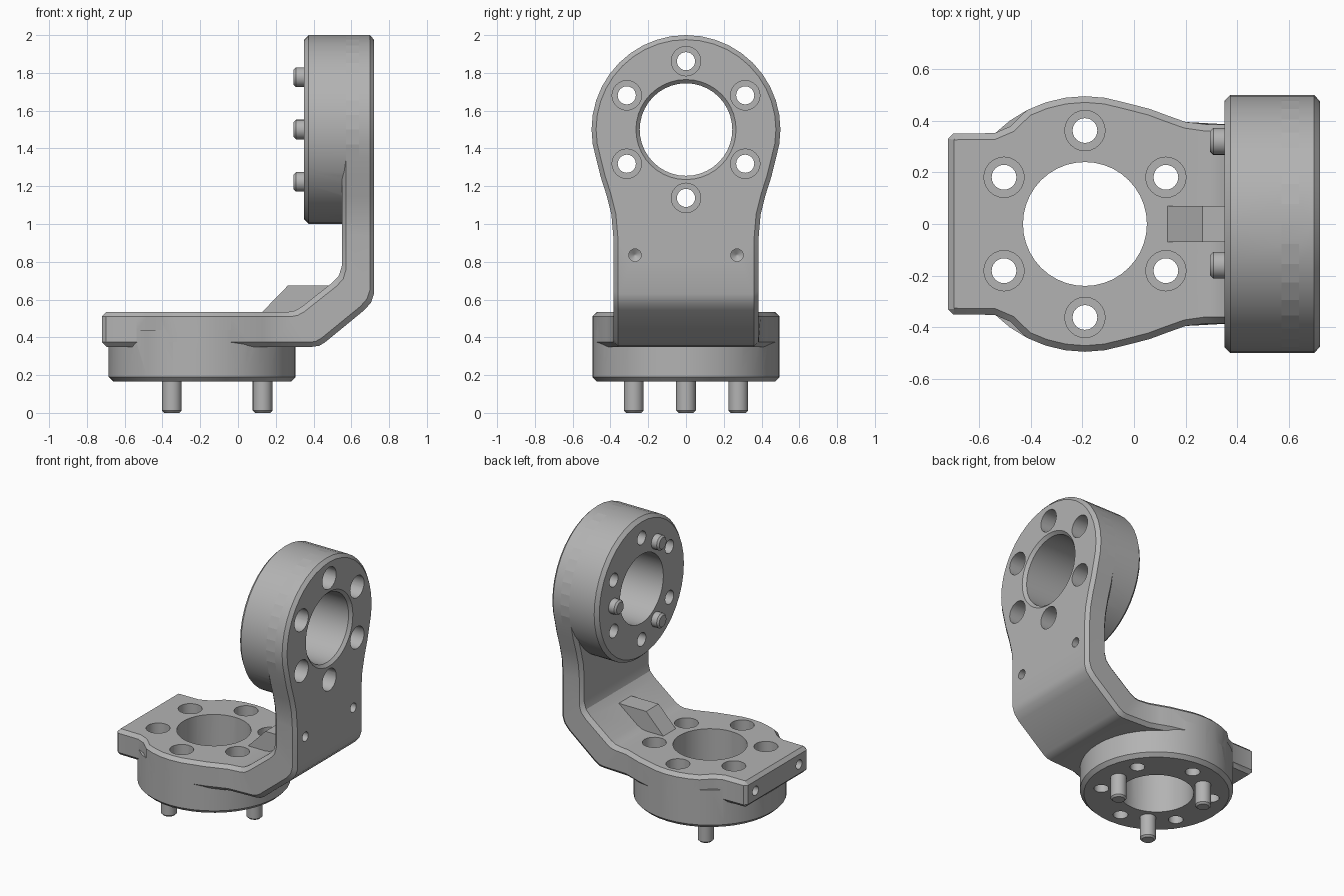
import bpy, bmesh, math
from mathutils import Matrix, Vector

cube = bpy.data.objects.get("Cube")
if cube:
    bpy.data.objects.remove(cube, do_unlink=True)

grey = bpy.data.materials.new("machined_grey")
grey.use_nodes = True
grey.diffuse_color = (0.45, 0.45, 0.45, 1)
grey.node_tree.nodes["Principled BSDF"].inputs["Base Color"].default_value = (0.45, 0.45, 0.45, 1)

# Frames of the two flanges: the base axis is z, the upright axis is x
BASE = Matrix.Translation((-0.19, 0, 0))
UPRIGHT = Matrix(((0, 0, 1, 0), (1, 0, 0, 0), (0, 1, 0, 1.5), (0, 0, 0, 1)))
CHAMFER = 0.024


def finish(bm, name):
    bmesh.ops.remove_doubles(bm, verts=bm.verts, dist=1e-5)
    bmesh.ops.recalc_face_normals(bm, faces=bm.faces)
    mesh = bpy.data.meshes.new(name)
    bm.to_mesh(mesh)
    bm.free()
    mesh.materials.append(grey)
    ob = bpy.data.objects.new(name, mesh)
    bpy.context.collection.objects.link(ob)
    return ob


def loft(rings, name, caps=True):
    """Closed solid through rings of equal point count."""
    bm = bmesh.new()
    rows = [[bm.verts.new(p) for p in ring] for ring in rings]
    n = len(rows[0])
    for a, b in zip(rows, rows[1:]):
        for i in range(n):
            bm.faces.new((a[i], a[(i + 1) % n], b[(i + 1) % n], b[i]))
    for row in (rows[0], rows[-1]):
        if caps:
            bm.faces.new(row)
        else:
            # strips across a symmetric outline, so the sheet can bend
            for i in range(n // 2):
                quad = [row[i], row[i + 1], row[n - i - 1], row[(n - i) % n]]
                bm.faces.new(list(dict.fromkeys(quad)))
    return finish(bm, name)


def lathe(name, profile, frame, x=0, y=0, sides=24):
    """Turned solid from (radius, height) pairs."""
    turn = [math.tau * i / sides for i in range(sides)]
    rings = [[frame @ Vector((x + r * math.cos(a), y + r * math.sin(a), h)) for a in turn]
             for r, h in profile]
    return loft(rings, name)


def combine(target, tool, operation):
    mod = target.modifiers.new("join", "BOOLEAN")
    mod.operation, mod.solver, mod.object = operation, "EXACT", tool
    bpy.ops.object.select_all(action="DESELECT")
    bpy.context.view_layer.objects.active = target
    target.select_set(True)
    bpy.ops.object.modifier_apply(modifier=mod.name)
    bpy.data.objects.remove(tool, do_unlink=True)


def smooth(ob):
    bpy.ops.object.select_all(action="DESELECT")
    bpy.context.view_layer.objects.active = ob
    ob.select_set(True)
    bpy.ops.object.shade_smooth_by_angle(angle=math.radians(25))


def ring_spots(radius, count, start):
    for k in range(count):
        a = math.radians(start + 360 * k / count)
        yield radius * math.cos(a), radius * math.sin(a)


# Bend of the plate: distance along it, inner (x, z), outer (x, z)
BEND = [
    (-0.72, (-0.72, 0.535), (-0.72, 0.35)),
    (0.20, (0.20, 0.535), (0.20, 0.35)),
    (0.27, (0.27, 0.535), (0.40, 0.35)),
    (0.30, (0.30, 0.541), (0.43, 0.355)),
    (0.33, (0.335, 0.56), (0.46, 0.373)),
    (0.60, (0.50, 0.69), (0.67, 0.545)),
    (0.64, (0.535, 0.728), (0.705, 0.585)),
    (0.68, (0.55, 0.78), (0.72, 0.63)),
    (0.95, (0.55, 1.0), (0.72, 1.0)),
    (1.95, (0.55, 2.0), (0.72, 2.0)),
]


def bend(s, w, depth):
    for (s0, in0, out0), (s1, in1, out1) in zip(BEND, BEND[1:]):
        if s <= s1 + 1e-6:
            break
    t = (s - s0) / (s1 - s0)
    inner = Vector(in0).lerp(Vector(in1), t)
    outer = Vector(out0).lerp(Vector(out1), t)
    p = inner.lerp(outer, depth)
    return Vector((p.x, w, p.y))


def arc(centre, radius, first, last):
    return [(centre + radius * math.cos(math.radians(a)), radius * math.sin(math.radians(a)))
            for a in range(first, last - 1, -9)]


# Half outline of the unrolled plate: end tab, base bulge, bend, round head
half = [(-0.72, 0), (-0.72, 0.33), (-0.70, 0.35), (-0.54, 0.352), (-0.48, 0.378)]
half += arc(-0.19, 0.495, 117, 72)
half += [(0.06, 0.446), (0.13, 0.42), (0.20, 0.395)]
half += [(s, 0.385) for s, _, _ in BEND[2:8]]
half += [(0.90, 0.385), (1.0, 0.395), (1.1, 0.42), (1.2, 0.452)]
half += arc(1.45, 0.5, 198, 198) and [(s, w) for s, w in arc(1.45, 0.5, 108, 0)]

inset = []
for i, (s, w) in enumerate(half):
    before = half[i - 1] if i else (half[1][0], -half[1][1])
    after = half[i + 1] if i + 1 < len(half) else (half[-2][0], -half[-2][1])
    d = (Vector(after) - Vector(before)).normalized()
    inset.append((s + CHAMFER * d.y, w - CHAMFER * d.x))


def plate_ring(points, depth):
    loop = points + [(s, -w) for s, w in points[-2:0:-1]]
    return [bend(s, w, depth) for s, w in loop]


bracket = loft([plate_ring(inset, 0), plate_ring(half, 0.13),
                plate_ring(half, 0.87), plate_ring(inset, 1)], "bracket", caps=False)

# Round bosses behind each flange
combine(bracket, lathe("base_boss", [(0.47, 0.165), (0.495, 0.19), (0.495, 0.44)],
                       BASE, sides=40), "UNION")
combine(bracket, lathe("upright_boss", [(0.476, 0.35), (0.5, 0.374), (0.5, 0.64)],
                       UPRIGHT, sides=40), "UNION")

# Small rib in the inner corner
rib = [(0.10, 0.505), (0.265, 0.675), (0.49, 0.675), (0.50, 0.60), (0.35, 0.50)]
combine(bracket, loft([[(x, y, z) for x, z in rib] for y in (-0.07, 0.07)], "rib"), "UNION")

# Central bores
cutters = [
    lathe("base_bore", [(0.24, 0.1), (0.24, 0.6)], BASE, sides=40),
    lathe("upright_bore", [(0.245, 0.3), (0.245, 0.70), (0.285, 0.74)], UPRIGHT, sides=40),
]

# Counterbored bolt holes
for x, y in ring_spots(0.362, 6, 30):
    cutters.append(lathe("base_bolt_hole", [(0.048, 0.1), (0.048, 0.27), (0.078, 0.27), (0.078, 0.6)],
                         BASE, x, y))
    cutters.append(lathe("upright_bolt_hole", [(0.048, 0.3), (0.048, 0.45), (0.078, 0.45), (0.078, 0.8)],
                         UPRIGHT, x, y))

# Drilled holes in the upright's outer face and in the end tabs
for side in (-1, 1):
    cutters.append(lathe("face_hole", [(0.004, 0.61), (0.033, 0.63), (0.033, 0.8)],
                         UPRIGHT, side * 0.27, -0.665))
    cutters.append(lathe("tab_hole", [(0.033, -0.8), (0.033, -0.62), (0.004, -0.60)],
                         UPRIGHT, side * 0.245, -1.06))

# Chamfered notch in the end tab
notch = [(-0.72, 0.14), (-0.70, 0.105), (-0.685, 0.06), (-0.68, 0)]
notch = [(-0.85, 0.14)] + notch + [(x, -y) for x, y in notch[-2::-1]] + [(-0.85, -0.14)]
levels = [(0.325, 0.05), (0.375, 0), (0.51, 0), (0.56, 0.05)]
cutters.append(loft([[(x + dx, y, z) for x, y in notch] for z, dx in levels], "notch"))

for cutter in cutters:
    combine(bracket, cutter, "DIFFERENCE")
smooth(bracket)

# Locating pins, three on each flange
for k, (x, y) in enumerate(ring_spots(0.32, 3, 0), 1):
    smooth(lathe(f"base_pin_{k}", [(0.04, 0), (0.052, 0.012), (0.052, 0.2)], BASE, x, y))
    smooth(lathe(f"upright_pin_{k}", [(0.04, 0.295), (0.052, 0.307), (0.052, 0.39)], UPRIGHT, x, y))
